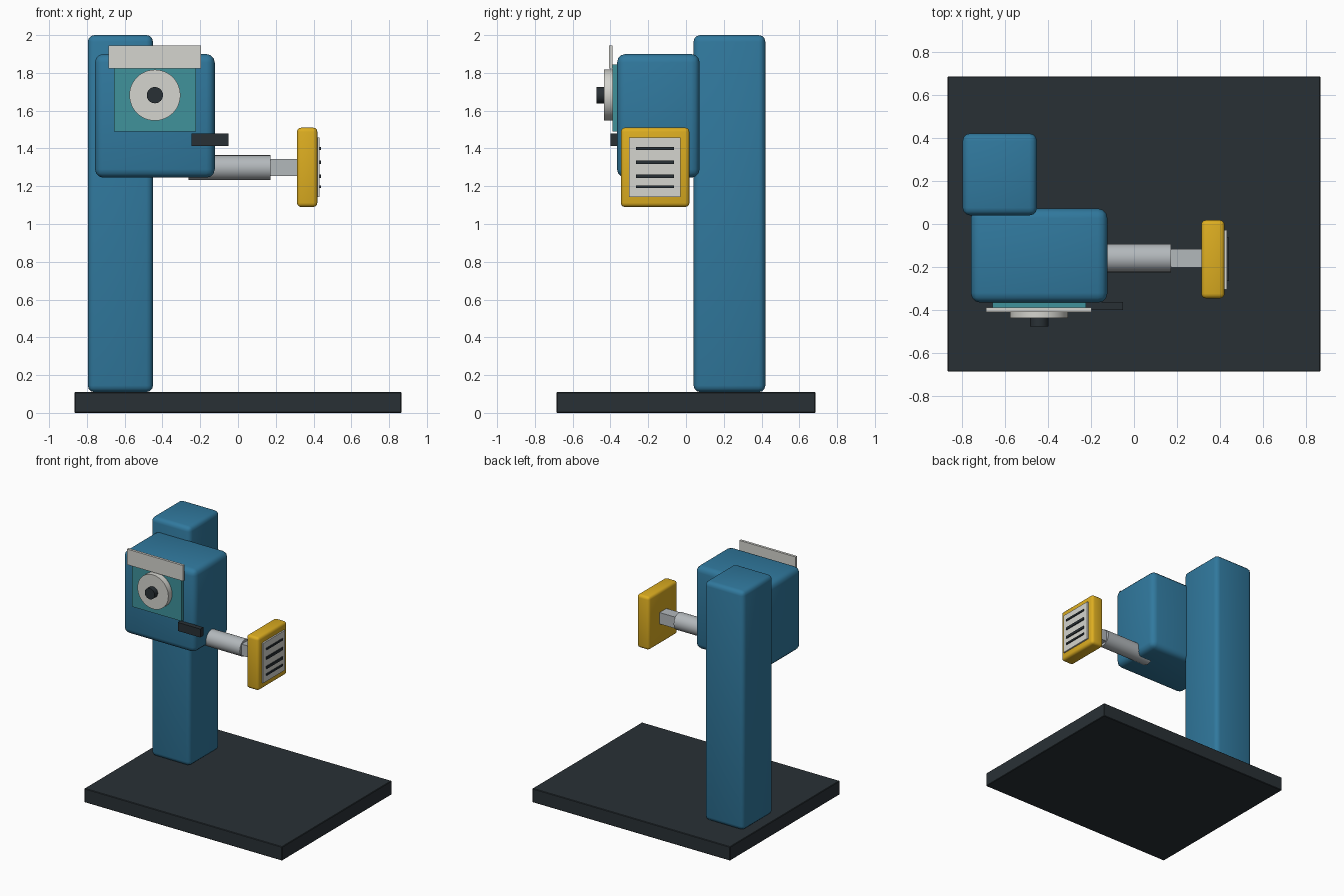
import bpy, math
from mathutils import Vector

if "Cube" in bpy.data.objects:
    bpy.data.objects.remove(bpy.data.objects["Cube"])


def mat(name, rgb):
    m = bpy.data.materials.new(name)
    m.diffuse_color = (*rgb, 1)
    m.use_nodes = True
    m.node_tree.nodes["Principled BSDF"].inputs["Base Color"].default_value = m.diffuse_color
    return m


BLUE = mat("blue_paint", (0.03, 0.19, 0.34))
DARK = mat("dark", (0.022, 0.03, 0.036))
TEAL = mat("teal", (0.05, 0.29, 0.33))
WHITE = mat("off_white", (0.66, 0.66, 0.62))
STEEL = mat("steel", (0.45, 0.48, 0.5))
YELLOW = mat("yellow", (0.72, 0.42, 0.015))


def smooth(ob):
    bpy.ops.object.select_all(action='DESELECT')
    ob.select_set(True)
    bpy.context.view_layer.objects.active = ob
    bpy.ops.object.shade_smooth_by_angle(angle=math.radians(35))


def box(name, lo, hi, material, bevel=0.0, segments=3):
    """Box between two corners, optionally with rounded edges."""
    lo, hi = Vector(lo), Vector(hi)
    bpy.ops.mesh.primitive_cube_add(size=1, location=(lo + hi) / 2)
    ob = bpy.context.object
    ob.name = name
    ob.scale = hi - lo
    bpy.ops.object.transform_apply(location=False, rotation=False, scale=True)
    ob.data.materials.append(material)
    if bevel:
        b = ob.modifiers.new("rounded_edges", 'BEVEL')
        b.width, b.segments = bevel, segments
        bpy.ops.object.modifier_apply(modifier=b.name)
        smooth(ob)
    return ob


def cylinder(name, start, end, radius, material, sides=48):
    """Cylinder running between two points."""
    a, b = Vector(start), Vector(end)
    d = b - a
    bpy.ops.mesh.primitive_cylinder_add(
        vertices=sides, radius=radius, depth=d.length, location=(a + b) / 2,
        rotation=d.to_track_quat('Z', 'Y').to_euler())
    ob = bpy.context.object
    ob.name = name
    ob.data.materials.append(material)
    smooth(ob)
    return ob


# Stand
box("base_plate", (-0.865, -0.685, 0), (0.865, 0.685, 0.11), DARK, 0.004, 1)
box("column", (-0.795, 0.04, 0.11), (-0.45, 0.42, 2.0), BLUE, 0.035)

# Printer head with front panel
box("printer_head", (-0.757, -0.365, 1.245), (-0.123, 0.072, 1.90), BLUE, 0.045)
box("front_panel", (-0.657, -0.388, 1.49), (-0.222, -0.36, 1.845), TEAL)
box("sign_plate", (-0.686, -0.408, 1.822), (-0.196, -0.388, 1.945), WHITE)

# Label roll on its spindle
cylinder("label_roll", (-0.44, -0.385, 1.682), (-0.44, -0.435, 1.682), 0.135, WHITE)
cylinder("spindle", (-0.44, -0.385, 1.682), (-0.44, -0.475, 1.682), 0.043, DARK, 32)

# Peel bar
box("peel_bar", (-0.247, -0.4, 1.412), (-0.05, -0.362, 1.479), DARK)

# Applicator arm
AY, AZ = -0.158, 1.298
cylinder("arm_cylinder", (-0.263, AY, AZ), (0.172, AY, AZ), 0.066, STEEL)
box("arm_rod", (0.1, AY - 0.043, AZ - 0.045), (0.33, AY + 0.043, AZ + 0.045), STEEL)

# Applicator pad and its printed label
box("applicator_pad", (0.312, -0.345, 1.09), (0.42, 0.018, 1.51), YELLOW, 0.022)
box("label", (0.415, -0.303, 1.142), (0.432, -0.028, 1.457), WHITE)
for i, (z, t) in enumerate([(1.4, 0.014), (1.327, 0.02), (1.253, 0.02), (1.197, 0.014)]):
    box(f"label_stripe_{i + 1}", (0.43, -0.265, z - t / 2), (0.44, -0.063, z + t / 2), DARK)
